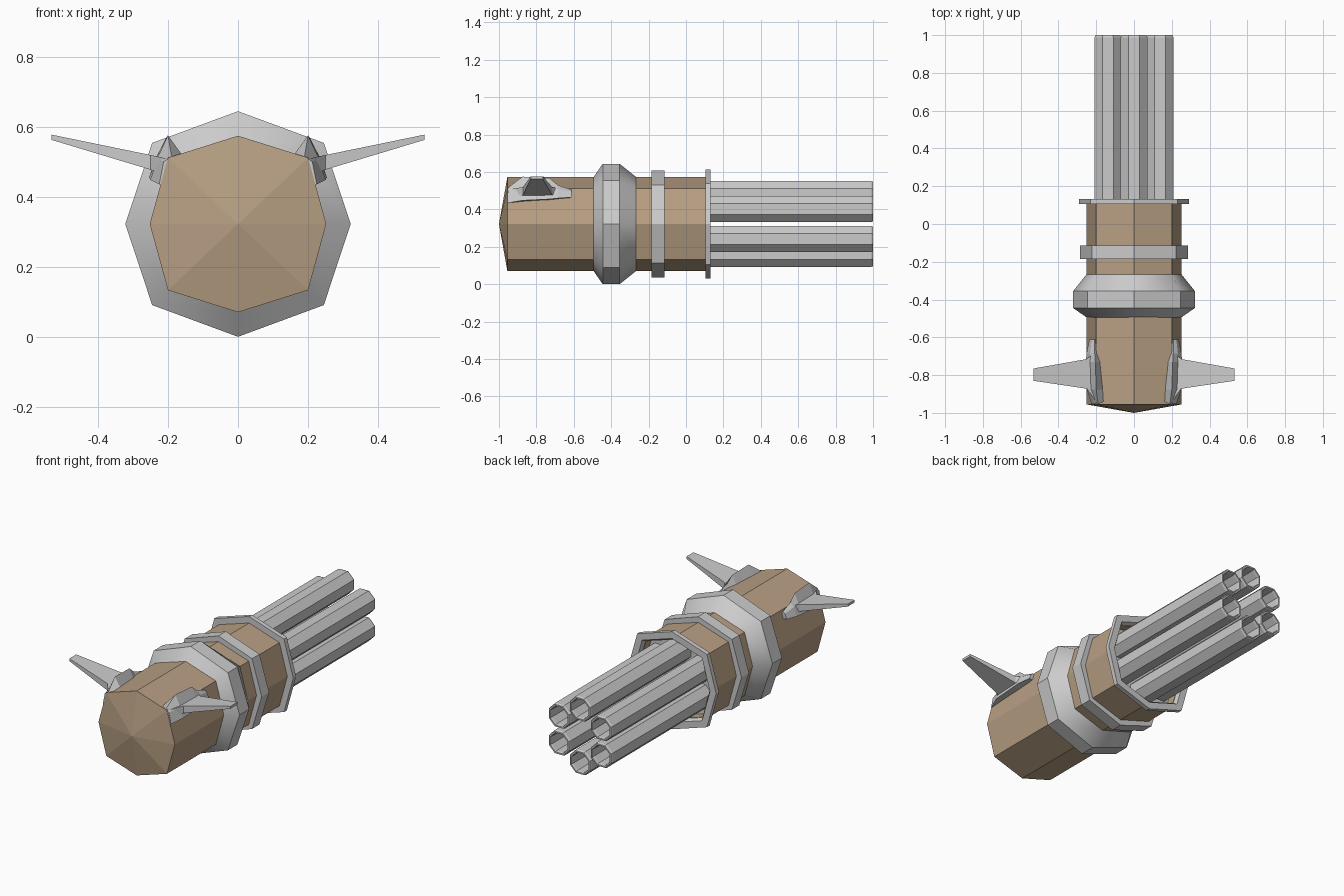
import bpy, bmesh, math
from mathutils import Vector

if "Cube" in bpy.data.objects:
    bpy.data.objects.remove(bpy.data.objects["Cube"])

ZC = 0.322  # height of the main axis

tan = bpy.data.materials.new("tan_shell")
tan.diffuse_color = (0.48, 0.35, 0.23, 1)
tan.use_nodes = True
tan.node_tree.nodes["Principled BSDF"].inputs["Base Color"].default_value = tan.diffuse_color


def loft(name, rings, mat=None, closed=False):
    """Skin a list of equal-length point rings; cap the ends unless closed into a loop."""
    bm = bmesh.new()
    loops = [[bm.verts.new(p) for p in r] for r in rings]
    n = len(loops[0])
    pairs = list(zip(loops, loops[1:]))
    if closed:
        pairs.append((loops[-1], loops[0]))
    for a, b in pairs:
        for i in range(n):
            j = (i + 1) % n
            bm.faces.new((a[i], a[j], b[j], b[i]))
    if not closed:
        bm.faces.new(loops[0])
        bm.faces.new(loops[-1])
    bmesh.ops.remove_doubles(bm, verts=bm.verts, dist=1e-5)
    bmesh.ops.recalc_face_normals(bm, faces=bm.faces)
    me = bpy.data.meshes.new(name)
    bm.to_mesh(me)
    bm.free()
    ob = bpy.data.objects.new(name, me)
    bpy.context.collection.objects.link(ob)
    if mat:
        me.materials.append(mat)
    return ob


def section(y, a, d):
    """Eight-sided hull section: a = point radius, d = corner offset in x."""
    e = d * 0.945
    pts = [(0, a), (d, e), (a, 0), (d, -e), (0, -a), (-d, -e), (-a, 0), (-d, e)]
    return [(x, y, ZC + z) for x, z in pts]


def tube_ring(cx, cz, y, r):
    return [(cx + r * math.cos(math.pi / 8 + k * math.pi / 4), y,
             cz + r * math.sin(math.pi / 8 + k * math.pi / 4)) for k in range(8)]


# Main shell with a shallow pyramid nose
body = loft("body_shell", [section(-0.955, 0.252, 0.2), section(0.05, 0.252, 0.2)], tan)
bm = bmesh.new()
bm.from_mesh(body.data)
nose = min(bm.faces, key=lambda f: f.calc_center_median().y)
tip = bmesh.ops.poke(bm, faces=[nose])["verts"][0]
tip.co = Vector((0, -1.0, ZC))
bm.to_mesh(body.data)
bm.free()

# Front part of the shell around the muzzle recess
loft("recess_shell", [section(0.05, 0.252, 0.2), section(0.11, 0.252, 0.2),
                      section(0.11, 0.235, 0.187), section(0.05, 0.235, 0.187)], tan, closed=True)
loft("recess_floor", [section(0.05, 0.236, 0.188), section(0.055, 0.236, 0.188)])

# Large collar with smooth sloped sides and a flat band
collar = loft("large_collar", [section(-0.495, 0.25, 0.199), section(-0.445, 0.322, 0.245),
                               section(-0.355, 0.322, 0.245), section(-0.265, 0.25, 0.199)])
for p in collar.data.polygons:
    p.use_smooth = 0.25 < abs(p.normal.y) < 0.95

# Small band and muzzle flange
loft("small_band", [section(-0.185, 0.286, 0.222), section(-0.115, 0.286, 0.222)])
loft("muzzle_flange", [section(0.105, 0.291, 0.23), section(0.132, 0.291, 0.23),
                       section(0.132, 0.25, 0.198), section(0.105, 0.235, 0.187)], closed=True)

# Six hollow eight-sided barrels
for i in range(6):
    t = math.radians(90 + 60 * i)
    cx, cz = 0.16 * math.cos(t), ZC + 0.16 * math.sin(t)
    prof = [(0.05, 0.076), (0.988, 0.076), (1.0, 0.071), (1.0, 0.062), (0.985, 0.059), (0.7, 0.057)]
    loft(f"barrel_{i + 1}", [tube_ring(cx, cz, y, r) for y, r in prof])

# Fins and their root fairings, one per side
fairing = [
    (-0.953, [(0.155, 0.513), (0.19, 0.515), (0.212, 0.5), (0.225, 0.435), (0.19, 0.435)]),
    (-0.875, [(0.165, 0.52), (0.2, 0.575), (0.23, 0.51), (0.25, 0.448), (0.2, 0.44)]),
    (-0.73, [(0.18, 0.515), (0.205, 0.568), (0.235, 0.51), (0.254, 0.455), (0.2, 0.45)]),
    (-0.685, [(0.19, 0.5), (0.208, 0.53), (0.232, 0.51), (0.252, 0.46), (0.2, 0.455)]),
    (-0.612, [(0.19, 0.485), (0.21, 0.505), (0.224, 0.495), (0.236, 0.465), (0.2, 0.462)]),
]
# x, rear y, front y, bottom z, top z
fin = [(0.2, -0.945, -0.66, 0.462, 0.508), (0.222, -0.91, -0.69, 0.468, 0.513),
       (0.25, -0.872, -0.715, 0.477, 0.519), (0.532, -0.83, -0.765, 0.562, 0.577)]
for side, s in (("right", 1), ("left", -1)):
    loft(f"{side}_fin_root", [[(s * x, y, z) for x, z in pts] for y, pts in fairing])
    loft(f"{side}_fin", [[(s * x, y0, z0), (s * x, y1, z0), (s * x, y1, z1), (s * x, y0, z1)]
                         for x, y0, y1, z0, z1 in fin])
